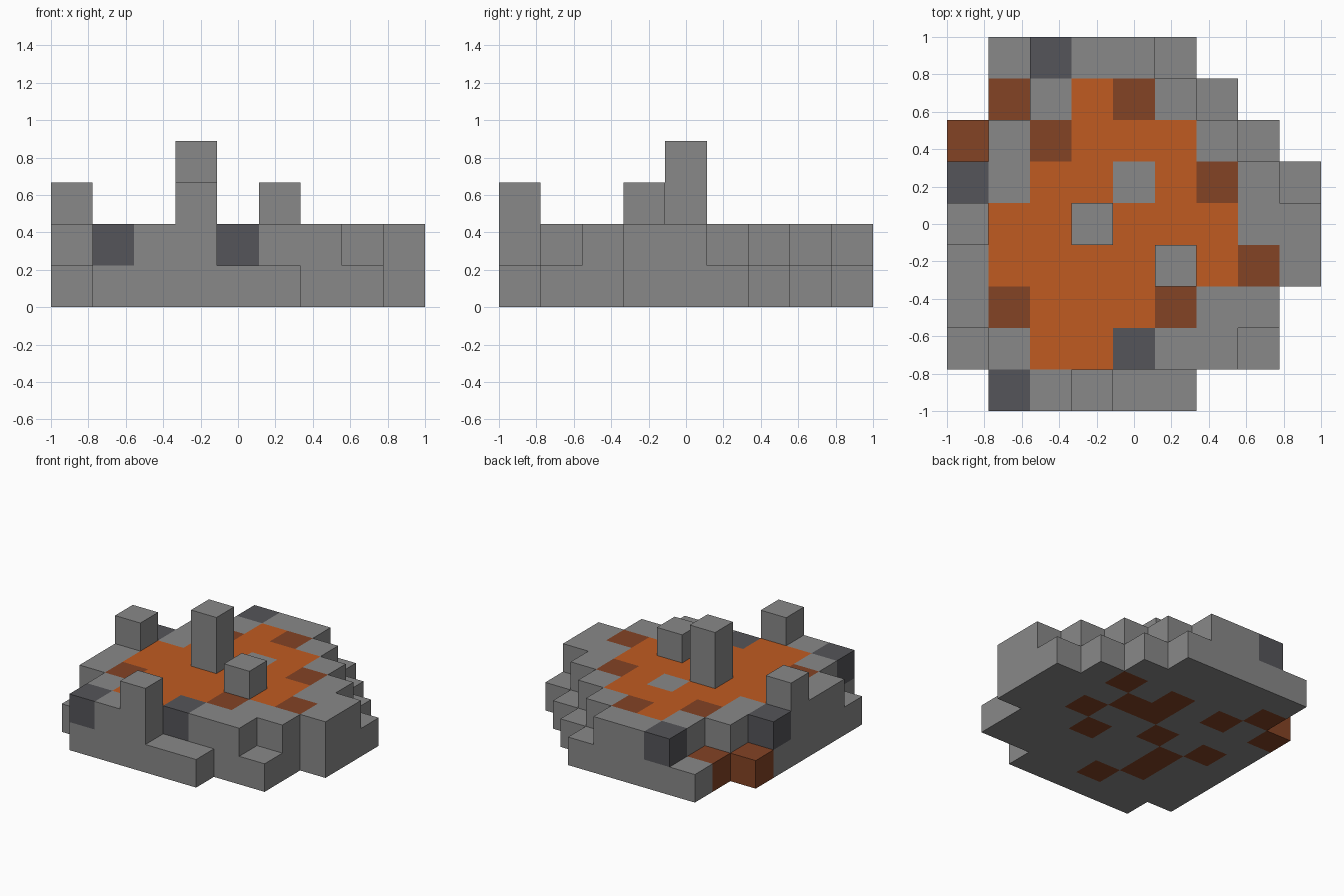
import bpy
import bmesh
from mathutils import Vector

if "Cube" in bpy.data.objects:
    bpy.data.objects.remove(bpy.data.objects["Cube"], do_unlink=True)

GRID = 9
CELL = 2 / GRID

# Column heights in cells, back row first
HEIGHTS = """
.12221...
.122221..
12222221.
222222221
322422222
222223222
22222222.
12222221.
.22311...
""".split()

# Paint of the underside layer: b = ember
LOWER_PAINT = """
.........
.b.......
b.b.b.b..
....bb...
.b.b..b..
..b..b...
..b......
...b.....
.........
""".split()

# Paint of the upper layer: o = lava, b = ember, d = dark stone
UPPER_PAINT = """
..d......
...ob....
..booo...
d.oo.ob..
.oo.ooo..
.oooo.ob.
.booob...
..ood....
.d.......
""".split()


def make_material(name, rgb):
    mat = bpy.data.materials.new(name)
    mat.use_nodes = True
    color = (*rgb, 1)
    mat.diffuse_color = color
    mat.node_tree.nodes["Principled BSDF"].inputs["Base Color"].default_value = color
    return mat


MATERIALS = [
    make_material("stone_grey", (0.25, 0.25, 0.25)),
    make_material("dark_stone", (0.09, 0.09, 0.1)),
    make_material("lava_orange", (0.53, 0.105, 0.015)),
    make_material("ember_brown", (0.23, 0.056, 0.018)),
]
CODES = ".dob"


def height(x, y):
    if not (0 <= x < GRID and 0 <= y < GRID):
        return 0
    mark = HEIGHTS[GRID - 1 - y][x]
    return 0 if mark == "." else int(mark)


def solid(x, y, z):
    return 0 <= z < height(x, y)


def build_layer(name, layers, paint=None):
    """Outer skin of all blocks in the given layers, coloured per block."""
    bm = bmesh.new()
    corners = {}

    def corner(p):
        key = tuple(round(c) for c in p)
        if key not in corners:
            x, y, z = key
            corners[key] = bm.verts.new((x * CELL - 1, y * CELL - 1, z * CELL))
        return corners[key]

    for z in layers:
        for y in range(GRID):
            for x in range(GRID):
                if not solid(x, y, z):
                    continue
                code = paint[GRID - 1 - y][x] if paint else "."
                for axis in range(3):
                    for sign in (-1, 1):
                        n = Vector((0, 0, 0))
                        n[axis] = sign
                        near = Vector((x, y, z)) + n
                        if solid(*(int(c) for c in near)):
                            continue
                        u = Vector((0, 0, 0))
                        u[(axis + 1) % 3] = 0.5
                        v = n.cross(u)
                        mid = Vector((x, y, z)) + Vector((0.5, 0.5, 0.5)) + n / 2
                        quad = (mid - u - v, mid + u - v, mid + u + v, mid - u + v)
                        face = bm.faces.new([corner(p) for p in quad])
                        face.material_index = CODES.index(code)
    mesh = bpy.data.meshes.new(name)
    bm.to_mesh(mesh)
    bm.free()
    for mat in MATERIALS:
        mesh.materials.append(mat)
    obj = bpy.data.objects.new(name, mesh)
    bpy.context.collection.objects.link(obj)
    return obj


# Ground, lava crust and the standing stones
build_layer("lower_rock", [0], LOWER_PAINT)
build_layer("lava_crust", [1], UPPER_PAINT)
build_layer("stone_pillars", [2, 3])
